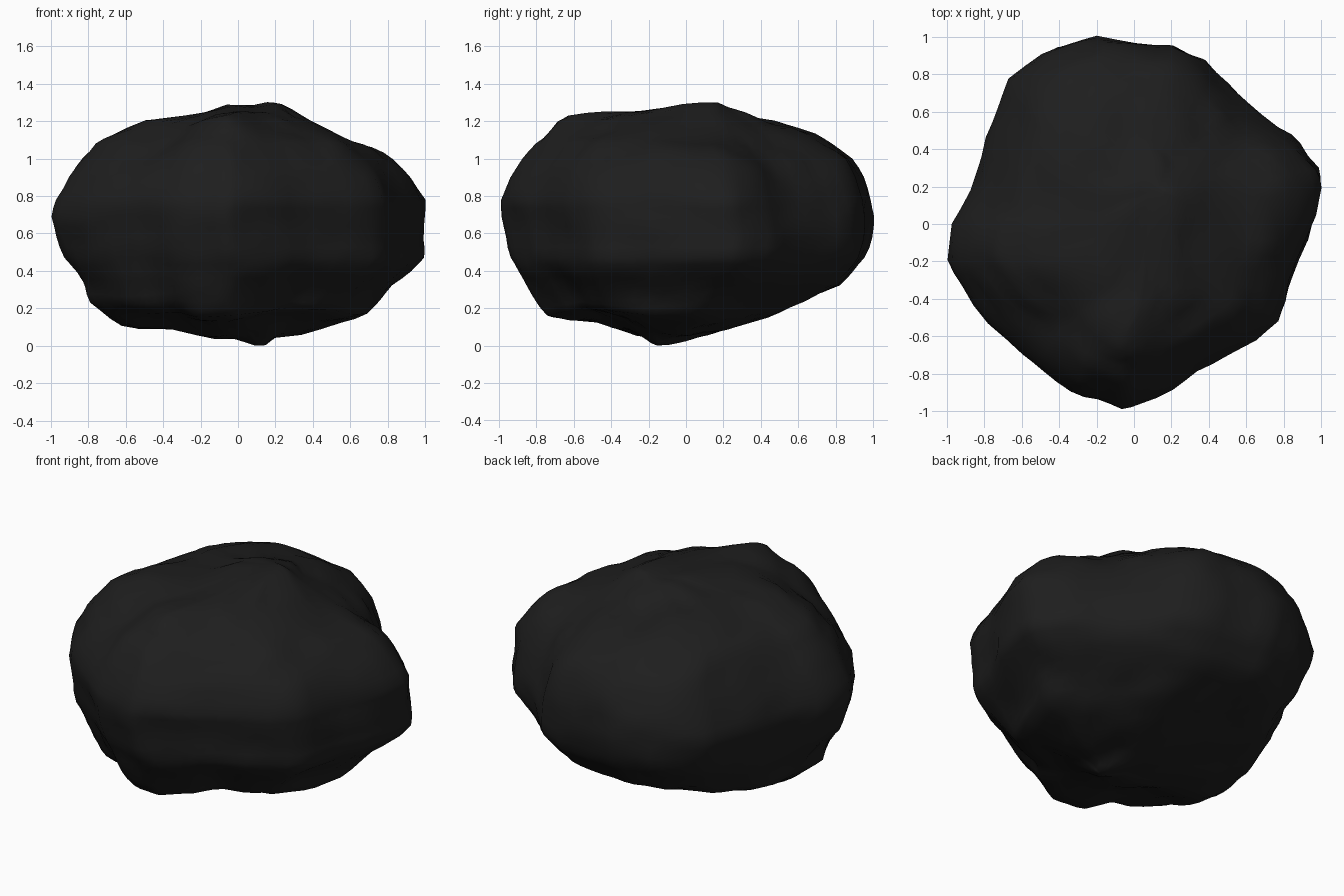
import bpy
import bmesh
from mathutils import Vector, noise

cube = bpy.data.objects.get("Cube")
if cube:
    bpy.data.objects.remove(cube, do_unlink=True)

# Plan outline of the boulder, counterclockwise, filling the -1..1 square
OUTLINE = [
    (1, .2), (.98, .3), (.89, .44), (.77, .53), (.62, .67), (.5, .76),
    (.37, .88), (.2, .96), (0, .97), (-.2, 1), (-.35, .97), (-.5, .92),
    (-.67, .77), (-.73, .62), (-.79, .46), (-.85, .25), (-.92, .1), (-.98, 0),
    (-1, -.2), (-.93, -.34), (-.78, -.54), (-.6, -.7), (-.5, -.78),
    (-.35, -.91), (-.2, -.95), (-.07, -1), (.02, -.96), (.2, -.88),
    (.33, -.79), (.5, -.7), (.65, -.62), (.77, -.52), (.83, -.3), (.92, -.1),
]

# Height, then the extent in x and in y at that height
LAYERS = [
    (0, .09, .15, -.15, -.1),
    (.03, -.02, .2, -.22, 0),
    (.06, -.22, .34, -.3, .12),
    (.12, -.52, .55, -.5, .4),
    (.17, -.66, .7, -.74, .53),
    (.24, -.78, .76, -.8, .66),
    (.32, -.81, .83, -.86, .83),
    (.4, -.88, .94, -.91, .9),
    (.47, -.93, 1, -.94, .95),
    (.58, -.97, 1, -.96, .99),
    (.69, -1, 1, -.99, 1),
    (.78, -.98, 1, -1, .99),
    (.9, -.9, .94, -.95, .95),
    (1, -.83, .85, -.88, .89),
    (1.08, -.76, .75, -.8, .78),
    (1.13, -.68, .63, -.71, .69),
    (1.2, -.5, .43, -.6, .5),
    (1.24, -.22, .33, -.42, .4),
    (1.28, -.07, .24, -.1, .28),
    (1.3, .08, .16, .12, .2),
]

# Centre, radius and push of the large lumps (positive) and hollows (negative)
LUMPS = [
    ((.64, .56, .97), .6, -.09),
    ((0, .4, 1.25), .35, -.03),
    ((-.62, -.5, .35), .4, .04),
    ((.3, -.5, .14), .45, -.05),
    ((-.02, -.6, 1.17), .3, .05),
    ((-.45, -.52, 1.1), .35, -.06),
    ((-.2, .45, .14), .45, -.05),
    ((-.6, -.05, .14), .35, .05),
    ((.58, .12, 1.12), .35, -.05),
    ((-.68, .25, .25), .4, .06),
    ((-.35, -.4, .1), .3, -.03),
    ((-.14, -.7, .16), .25, .03),
]
CENTRE = Vector((0, 0, .65))


def mix(low, high, t):
    return low + (high - low) * (t + 1) / 2


def weathered(p):
    """Push a point in or out by the lumps and by fine pitting."""
    push = noise.noise(p * 7) * .02
    for spot, radius, amount in LUMPS:
        near = max(0, 1 - (p - Vector(spot)).length / radius)
        push += amount * near * near * (3 - 2 * near)
    return p + (p - CENTRE).normalized() * push


# Stack the outline into rings and skin them
bm = bmesh.new()
rings = []
for z, left, right, front, back in LAYERS:
    ring = []
    for u, v in OUTLINE:
        p = (mix(left, right, u), mix(front, back, v), z)
        ring.append(bm.verts.new(p))
    rings.append(ring)

count = len(OUTLINE)
for lower, upper in zip(rings, rings[1:]):
    for i in range(count):
        j = (i + 1) % count
        bm.faces.new((lower[i], lower[j], upper[j], upper[i]))
bm.faces.new(rings[0][::-1])
bm.faces.new(rings[-1])

# Refine the skin, ease its creases and weather it
bmesh.ops.subdivide_edges(bm, edges=bm.edges[:], cuts=1, use_grid_fill=True)
bmesh.ops.smooth_vert(bm, verts=bm.verts[:], factor=.25,
                      use_axis_x=True, use_axis_y=True, use_axis_z=True)
for vert in bm.verts:
    vert.co = weathered(vert.co)

# Settle the boulder on the ground
base = min(v.co.z for v in bm.verts)
bmesh.ops.translate(bm, verts=bm.verts[:], vec=(0, 0, -base))
for face in bm.faces:
    face.smooth = True

mesh = bpy.data.meshes.new("boulder")
bm.to_mesh(mesh)
bm.free()
boulder = bpy.data.objects.new("boulder", mesh)
bpy.context.collection.objects.link(boulder)

# Charcoal stone
stone = bpy.data.materials.new("charcoal_stone")
stone.use_nodes = True
colour = (.013, .013, .013, 1)
stone.diffuse_color = colour
shader = stone.node_tree.nodes["Principled BSDF"]
shader.inputs["Base Color"].default_value = colour
mesh.materials.append(stone)
